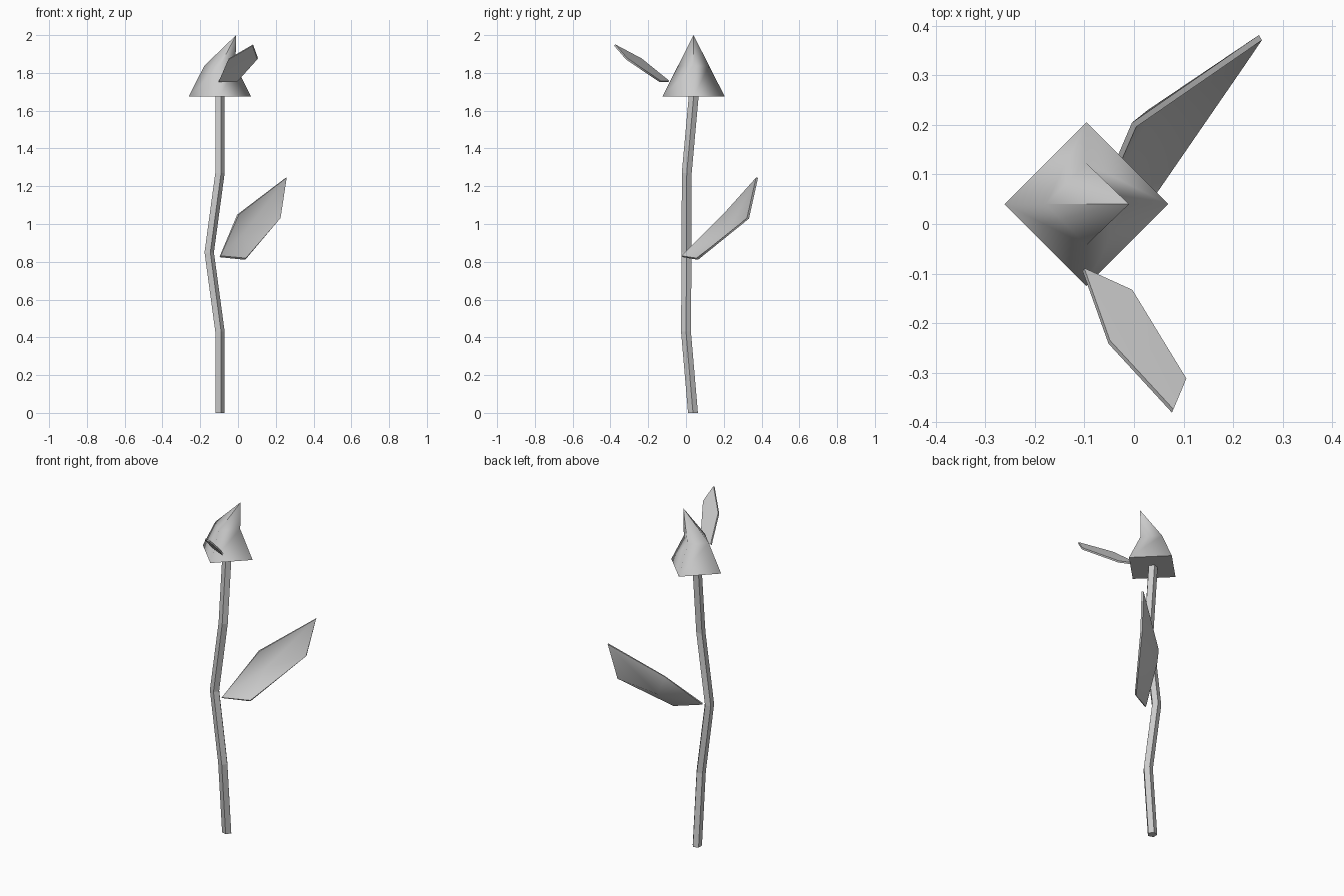
import bpy, bmesh, math
from mathutils import Vector

if "Cube" in bpy.data.objects:
    bpy.data.objects.remove(bpy.data.objects["Cube"])


def make_object(name, verts, faces, smooth=False, fix_normals=True):
    mesh = bpy.data.meshes.new(name)
    mesh.from_pydata(verts, [], faces)
    if fix_normals:
        bm = bmesh.new()
        bm.from_mesh(mesh)
        bmesh.ops.recalc_face_normals(bm, faces=bm.faces)
        bm.to_mesh(mesh)
        bm.free()
    for p in mesh.polygons:
        p.use_smooth = smooth
    obj = bpy.data.objects.new(name, mesh)
    bpy.context.collection.objects.link(obj)
    return obj


def ring(center, radius, sides):
    return [Vector(center) + radius * Vector((math.cos(a), math.sin(a), 0))
            for a in (2 * math.pi * i / sides for i in range(sides))]


def bridge(a, b, n):
    return [(a + i, a + (i + 1) % n, b + (i + 1) % n, b + i) for i in range(n)]


# Stem: five-sided tube through a crooked path
path = [(-0.098, 0.037, 0), (-0.098, 0.0, 0.43), (-0.155, 0.003, 0.85),
        (-0.098, 0.004, 1.27), (-0.098, 0.042, 1.69)]
verts, faces = [], [(4, 3, 2, 1, 0)]
for i, p in enumerate(path):
    verts += ring(p, 0.0275, 5)
    if i:
        faces += bridge(5 * (i - 1), 5 * i, 5)
faces.append(tuple(range(20, 25)))
make_object("stem", verts, faces)

# Blossom: four-sided cone with its tip bent to one side, split tip for shading
verts = ring((-0.096, 0.04, 1.675), 0.165, 4) + ring((-0.096, 0.04, 1.8375), 0.0825, 4)
verts += [Vector((-0.01, 0.04, 2.0)) for _ in range(4)]
faces = bridge(0, 4, 4) + [(4 + i, 4 + (i + 1) % 4, 8 + i) for i in range(4)]
make_object("blossom", verts, faces, smooth=True, fix_normals=False)

# Flat underside of the blossom
make_object("blossom_base", ring((-0.096, 0.04, 1.675), 0.165, 4), [(3, 2, 1, 0)],
            fix_normals=False)


# Leaves: five-point outline, fanned around a midpoint and thickened
def leaf(name, outline, middle, thickness):
    n = len(outline)
    fan = [(i, (i + 1) % n, n) for i in range(n)]
    obj = make_object(name, outline + [middle], fan, smooth=True)
    mod = obj.modifiers.new("thickness", 'SOLIDIFY')
    mod.thickness = thickness
    mod.offset = 0
    bpy.ops.object.select_all(action='DESELECT')
    obj.select_set(True)
    bpy.context.view_layer.objects.active = obj
    bpy.ops.object.modifier_apply(modifier=mod.name)
    bpy.ops.object.shade_smooth_by_angle(angle=math.radians(50))


leaf("lower_leaf",
     [(-0.095, -0.02, 0.828), (0.04, 0.06, 0.815), (0.223, 0.328, 1.03),
      (0.255, 0.376, 1.245), (0.0, 0.2, 1.05)],
     (0.03, 0.225, 0.95), 0.012)
leaf("upper_leaf",
     [(-0.102, -0.092, 1.755), (-0.005, -0.136, 1.754), (0.104, -0.315, 1.875),
      (0.078, -0.377, 1.947), (-0.05, -0.238, 1.873)],
     (0.008, -0.235, 1.845), 0.01)
